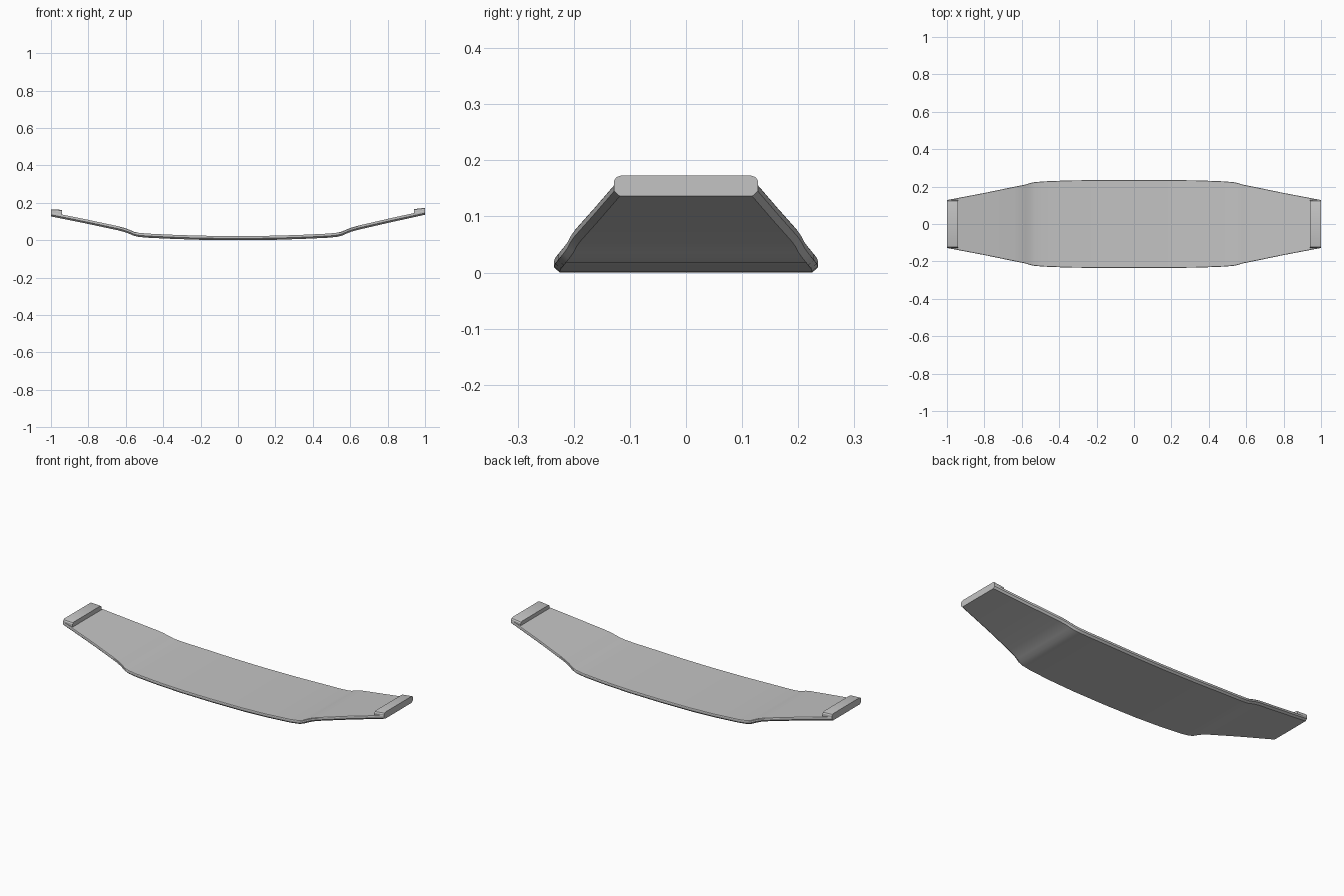
import bpy, bmesh, math

cube = bpy.data.objects.get("Cube")
if cube:
    bpy.data.objects.remove(cube, do_unlink=True)

grey = bpy.data.materials.new("plain grey")
grey.use_nodes = True
COLOUR = (0.55, 0.55, 0.55, 1)
grey.diffuse_color = COLOUR
grey.node_tree.nodes["Principled BSDF"].inputs["Base Color"].default_value = COLOUR


def loft(name, sections):
    """Skin a row of closed cross-sections and cap both ends."""
    bm = bmesh.new()
    rings = [[bm.verts.new(p) for p in s] for s in sections]
    n = len(rings[0])
    for a, b in zip(rings, rings[1:]):
        for i in range(n):
            j = (i + 1) % n
            bm.faces.new((a[i], a[j], b[j], b[i]))
    bm.faces.new(rings[0])
    bm.faces.new(rings[-1])
    bmesh.ops.recalc_face_normals(bm, faces=bm.faces)
    mesh = bpy.data.meshes.new(name)
    bm.to_mesh(mesh)
    bm.free()
    mesh.materials.append(grey)
    obj = bpy.data.objects.new(name, mesh)
    bpy.context.collection.objects.link(obj)
    bpy.ops.object.select_all(action="DESELECT")
    obj.select_set(True)
    bpy.context.view_layer.objects.active = obj
    bpy.ops.object.shade_smooth_by_angle(angle=math.radians(30))
    return obj


def tilt(x):
    # the left-hand drawn wing sits slightly lower
    return 0.009 * (-x - 0.5) / 0.5 if x < -0.5 else 0


def plate_section(x, top, w):
    z = top - tilt(x)
    half = [(w - 0.002, 0), (w, -0.003), (w, -0.013), (w - 0.01, -0.022)]
    right = [(x, y, z + d) for y, d in half]
    return right + [(px, -py, pz) for px, py, pz in reversed(right)]


# Bowed plate: distance from centre, top height, half width
stations = [
    (0, 0.022, 0.235), (0.2, 0.024, 0.235), (0.35, 0.029, 0.233),
    (0.48, 0.035, 0.228), (0.53, 0.040, 0.224), (0.555, 0.046, 0.219),
    (0.58, 0.057, 0.211), (0.605, 0.067, 0.206), (0.64, 0.077, 0.199),
    (0.8, 0.114, 0.166), (1, 0.158, 0.128),
]
left_half = [plate_section(-x, z, w) for x, z, w in reversed(stations[1:])]
right_half = [plate_section(x, z, w) for x, z, w in stations]
loft("curved_plate", left_half + right_half)


# Raised lip across each tip
def lip_section(x, top, bottom):
    half = [(0.115, top), (0.124, top - 0.003), (0.128, top - 0.009), (0.128, bottom)]
    right = [(x, y, z) for y, z in half]
    return right + [(px, -py, pz) for px, py, pz in reversed(right)]


for name, side, inner, outer in (("right_lip", -1, 0.162, 0.165),
                                 ("left_lip", 1, 0.166, 0.173)):
    loft(name, [lip_section(side * 0.94, inner, 0.142 - tilt(side)),
                lip_section(side, outer, 0.152 - tilt(side))])
